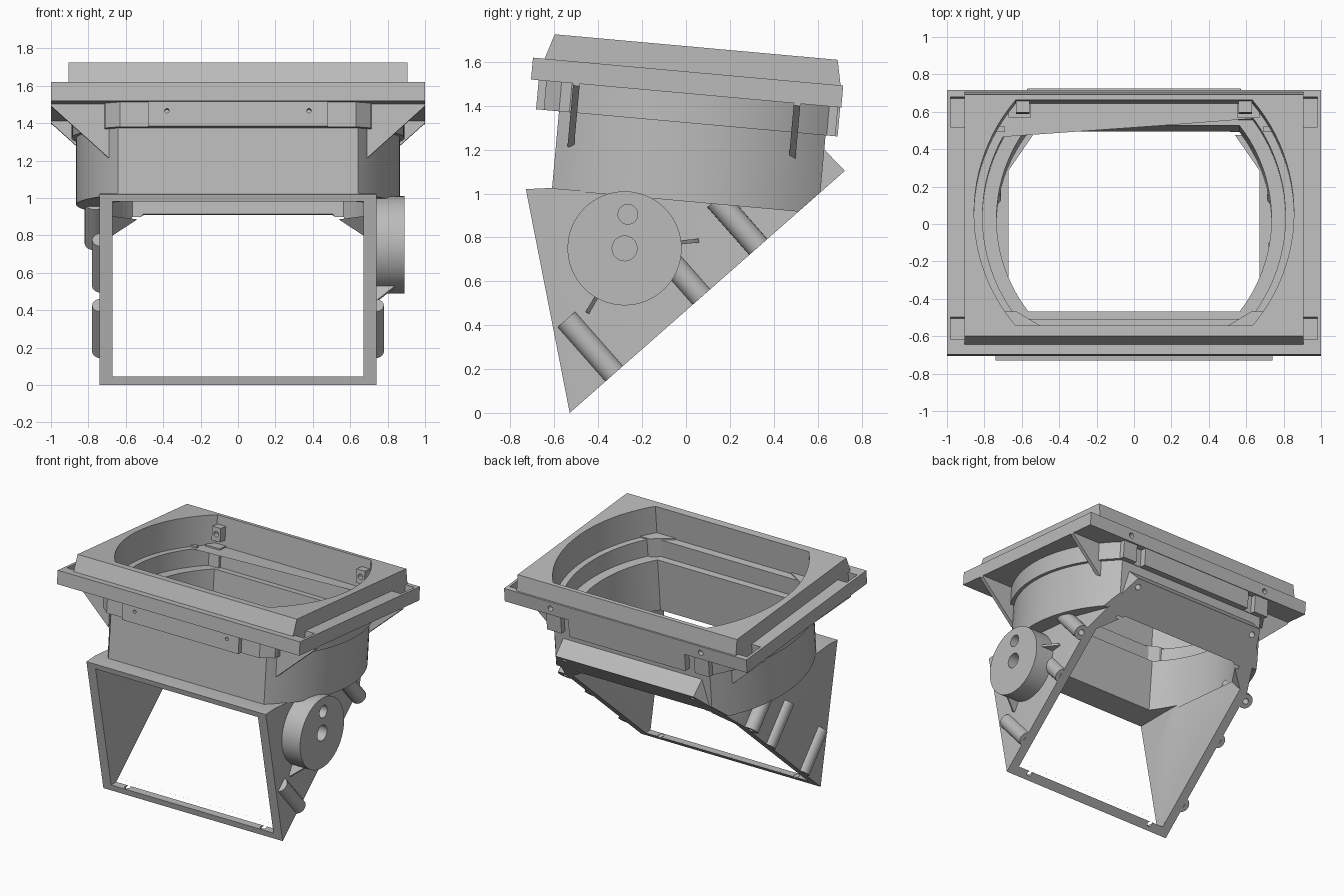
import bpy, bmesh, math
from mathutils import Matrix

old = bpy.data.objects.get("Cube")
if old:
    bpy.data.objects.remove(old, do_unlink=True)

grey = bpy.data.materials.new("plain grey")
grey.use_nodes = True
COLOUR = (0.5, 0.5, 0.5, 1)
grey.diffuse_color = COLOUR
grey.node_tree.nodes["Principled BSDF"].inputs["Base Color"].default_value = COLOUR

# Frames: tilted head, slanted rear opening, side profile (y, z -> x), across (x, z -> y)
HEAD = Matrix.Rotation(math.radians(-5.15), 4, 'X')
REAR = Matrix.Translation((0, -0.53, 0)) @ Matrix.Rotation(math.radians(41.35), 4, 'X')
SIDE = Matrix(((0, 0, 1, 0), (1, 0, 0, 0), (0, 1, 0, 0), (0, 0, 0, 1)))
ACROSS = Matrix(((1, 0, 0, 0), (0, 0, 1, 0), (0, 1, 0, 0), (0, 0, 0, 1)))
parts = []


def prism(name, points, low, high, frame, keep=True):
    """Extrude a flat outline from low to high in the given frame."""
    bm = bmesh.new()
    face = bm.faces.new([bm.verts.new((a, b, low)) for a, b in points])
    new = bmesh.ops.extrude_face_region(bm, geom=[face])["geom"]
    bmesh.ops.translate(bm, vec=(0, 0, high - low),
                        verts=[v for v in new if isinstance(v, bmesh.types.BMVert)])
    bmesh.ops.transform(bm, matrix=frame, verts=bm.verts)
    bmesh.ops.recalc_face_normals(bm, faces=bm.faces)
    mesh = bpy.data.meshes.new(name)
    bm.to_mesh(mesh)
    bm.free()
    mesh.materials.append(grey)
    obj = bpy.data.objects.new(name, mesh)
    bpy.context.collection.objects.link(obj)
    if keep:
        parts.append(obj)
    else:
        obj.hide_render = True
    return obj


def cutter(points, low, high, frame):
    return prism("cutter", points, low, high, frame, keep=False)


def rect(x0, x1, y0, y1):
    return [(x0, y0), (x1, y0), (x1, y1), (x0, y1)]


def circle(x, y, r, n=24):
    return [(x + r * math.cos(math.tau * i / n), y + r * math.sin(math.tau * i / n))
            for i in range(n)]


def oval(half_x, half_y, n=24):
    """Round sides with a flat front and back."""
    radius = half_x + 0.08
    top = math.asin(half_y / radius)
    arc = [(radius * math.cos(a) - 0.08, radius * math.sin(a))
           for a in (top * (2 * i / n - 1) for i in range(n + 1))]
    return [(x, y - 0.09) for x, y in arc] + [(-x, -y - 0.09) for x, y in arc]


def boolean(obj, tools, operation='DIFFERENCE'):
    for tool in tools:
        mod = obj.modifiers.new("cut", 'BOOLEAN')
        mod.object, mod.operation, mod.solver = tool, operation, 'EXACT'
    bpy.context.view_layer.update()
    graph = bpy.context.evaluated_depsgraph_get()
    mesh = bpy.data.meshes.new_from_object(obj.evaluated_get(graph))
    obj.modifiers.clear()
    obj.data = mesh


def chamfered(x, x_top, t0, t1, t2):
    return [(-x, t0), (x, t0), (x, t1), (x_top, t2), (-x_top, t2), (-x, t1)]


# Stepped well through the head, and the cut along the rear plane
well = [cutter(oval(0.855, 0.605), 1.45, 1.8, HEAD),
        cutter(oval(0.81, 0.55), 1.32, 1.5, HEAD),
        cutter(oval(0.735, 0.5), 0.925, 1.4, HEAD)]
behind = cutter(rect(-2, 2, -1, 3), -1, 0, REAR)

# Wedge shaped lower box, open to the front, the rear and the top
box = prism("lower_box", [(-0.73, 1.02), (-0.53, 0), (0.725, 1.104), (0.63, 1.2),
                          (0.5, 1.08), (0.45, 0.93), (-0.62, 1.025)], -0.74, 0.74, SIDE)
outline = cutter(chamfered(0.74, 0.57, -0.5, 1.2, 1.67), -0.5, 2, REAR)
boolean(box, [outline], 'INTERSECT')
inside = cutter([(-0.9, 0.98), (-0.9, 0.045), (-0.475, 0.045), (-0.455, 0.066), (-0.257, -0.16),
                 (0.7, 0.687), (0.5, 0.912), (0.45, 0.94), (-0.4, 0.98)], -0.67, 0.67, SIDE)
opening = cutter(chamfered(0.67, 0.5, -0.8, 1.21, 1.38), -0.5, 2, REAR)
boolean(inside, [opening], 'INTERSECT')
holes = [cutter(circle(s * 0.56, 0.05, 0.02, 12), -0.1, 0.2, REAR) for s in (-1, 1)]
boolean(box, [inside, well[2]] + holes)

# Drum and its thicker collar
drum = prism("drum", oval(0.865, 0.61), 0.96, 1.45, HEAD)
boolean(drum, well + [behind])
collar = prism("collar", oval(0.89, 0.615), 1.317, 1.46, HEAD)
boolean(collar, well)

# Mounting flange with corner pockets and rear screw holes
flange = prism("flange", rect(-1, 1, -0.84, 0.58), 1.45, 1.55, HEAD)
pockets = [cutter(rect(*sorted((s * 0.905, s * 0.98)), a, b), 1.475, 1.7, HEAD)
           for s in (-1, 1) for a, b in ((-0.76, -0.64), (0.382, 0.542))]
screws = [cutter(circle(s * 0.62, 1.5, 0.02, 12), 0.545, 0.7, HEAD @ ACROSS) for s in (-1, 1)]
boolean(flange, well[:1] + pockets + screws)

# Raised top with sloping front
top = prism("raised_top", [(-0.79, 1.54), (0.57, 1.54), (0.544, 1.665), (-0.751, 1.665)],
            -0.905, 0.905, HEAD @ SIDE)
boolean(top, well[:1])

# Front and rear panels under the flange, with stepped end blocks
pins = [cutter(circle(s * 0.38, 1.4, 0.012, 12), -1, -0.75, HEAD @ ACROSS) for s in (-1, 1)]
front_panel = prism("front_panel", rect(-0.48, 0.48, -0.805, -0.695), 1.317, 1.46, HEAD)
boolean(front_panel, pins)
prism("rear_panel", rect(-0.48, 0.48, 0.515, 0.575), 1.317, 1.46, HEAD)

for s, side in ((1, "left"), (-1, "right")):
    def span(a, b, y0, y1):
        return rect(*sorted((s * a, s * b)), y0, y1)

    prism(side + "_front_block", [(s * 0.48, -0.69), (s * 0.48, -0.77), (s * 0.63, -0.77),
                                  (s * 0.71, -0.7), (s * 0.71, -0.6), (s * 0.63, -0.6)],
          1.317, 1.46, HEAD)
    prism(side + "_rear_block", span(0.55, 0.67, 0.44, 0.565), 1.317, 1.46, HEAD)

    # Triangular gussets under the flange
    for end, y in (("front", -0.635), ("rear", 0.375)):
        prism(f"{side}_{end}_gusset", [(s * 1, 1.46), (s * 0.69, 1.46), (s * 0.69, 1.16),
                                       (s * 1, 1.44)], y - 0.012, y + 0.018, HEAD @ ACROSS)

    # Drilled lugs inside the well
    lug = prism(side + "_well_lug", span(0.56, 0.63, 0.455, 0.525), 1.5, 1.6, HEAD)
    boolean(lug, [cutter(circle(s * 0.595, 1.55, 0.02, 12), 0.4, 0.5, HEAD @ ACROSS)])

    # Screw bosses square to the rear opening
    for label, x, t, length in (("lower", 0.725, 0.27, 0.33), ("middle", 0.725, 0.8, 0.33),
                                ("upper", 0.765, 1.145, 0.29), ("top", 0.53, 1.61, 0.14)):
        boss = prism(f"{side}_{label}_boss", circle(s * x, t, 0.055), 0, length, REAR)
        drill = cutter(circle(s * x, t, 0.022, 12), -0.1, 0.12, REAR)
        boolean(boss, [drill])
        if label == "top":
            boolean(box, [drill])

# Round side housing with two holes and two thin ribs
housing = prism("side_housing", circle(-0.28, 0.75, 0.26, 64), 0.72, 0.89, SIDE)
boolean(housing, [cutter(circle(-0.28, 0.75, 0.057), 0.77, 1, SIDE),
                  cutter(circle(-0.265, 0.905, 0.045), 0.77, 1, SIDE)])
SWAP = Matrix(((0, 1, 0, 0), (1, 0, 0, 0), (0, 0, 1, 0), (0, 0, 0, 1)))
for label, angle in (("rear", 6), ("lower", 240)):
    turn = Matrix.Translation((0, -0.28, 0.75)) @ Matrix.Rotation(math.radians(angle), 4, 'X')
    prism(label + "_housing_rib", [(0.24, 0.73), (0.34, 0.73), (0.34, 0.75), (0.24, 0.86)],
          -0.009, 0.009, turn @ SWAP)

# Remove the cutters and shade the round faces
for obj in list(bpy.context.collection.objects):
    if obj.name.startswith("cutter"):
        bpy.data.objects.remove(obj, do_unlink=True)
bpy.ops.object.select_all(action='DESELECT')
for obj in parts:
    obj.select_set(True)
bpy.context.view_layer.objects.active = parts[0]
bpy.ops.object.shade_smooth_by_angle(angle=math.radians(25))
